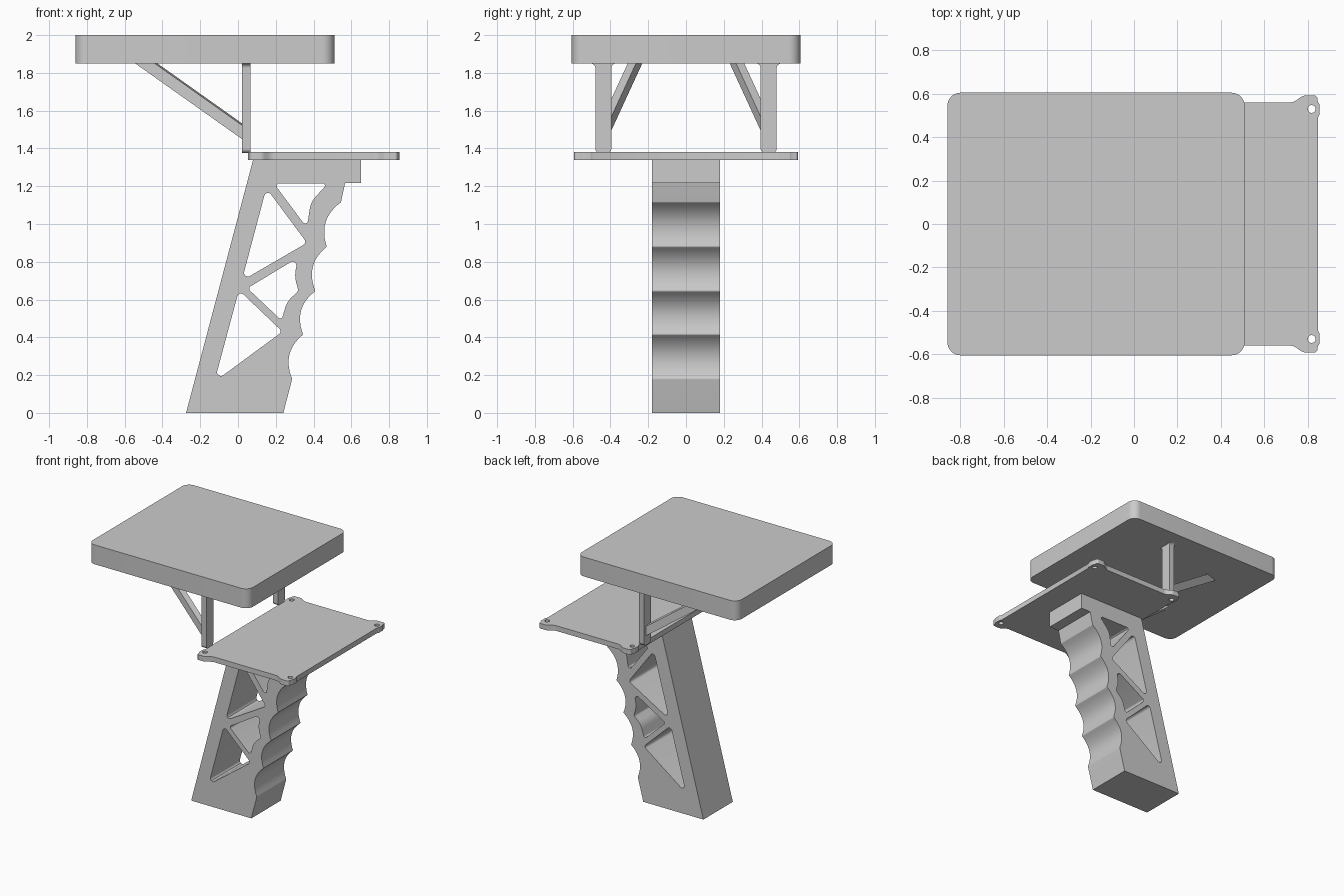
import bpy, bmesh, math
from mathutils import Vector, Matrix

if "Cube" in bpy.data.objects:
    bpy.data.objects.remove(bpy.data.objects["Cube"])

AXES = {
    'z': Matrix.Identity(4),
    'y': Matrix(((1, 0, 0, 0), (0, 0, -1, 0), (0, 1, 0, 0), (0, 0, 0, 1))),
    'x': Matrix(((0, 0, 1, 0), (1, 0, 0, 0), (0, 1, 0, 0), (0, 0, 0, 1))),
}


def rounded(points, radius=0.0, steps=6):
    """Round polygon corners; a point may carry its own radius as third value."""
    out = []
    n = len(points)
    for i, pt in enumerate(points):
        p = Vector(pt[:2])
        r = pt[2] if len(pt) > 2 else radius
        if r <= 0:
            out.append(p)
            continue
        a = (Vector(points[i - 1][:2]) - p).normalized()
        b = (Vector(points[(i + 1) % n][:2]) - p).normalized()
        half = a.angle(b) / 2
        t = r / math.tan(half)
        c = p + (a + b).normalized() * (r / math.sin(half))
        va, vb = p + a * t - c, p + b * t - c
        for k in range(steps + 1):
            f = k / steps
            out.append(c + (va.lerp(vb, f)).normalized() * r)
    return out


def circle(x, y, r, n=20):
    return [(x + r * math.cos(2 * math.pi * k / n),
             y + r * math.sin(2 * math.pi * k / n)) for k in range(n)]


def finish(obj):
    bm = bmesh.new()
    bm.from_mesh(obj.data)
    bmesh.ops.remove_doubles(bm, verts=bm.verts, dist=1e-5)
    bmesh.ops.recalc_face_normals(bm, faces=bm.faces)
    bm.to_mesh(obj.data)
    bm.free()
    bpy.ops.object.select_all(action='DESELECT')
    obj.select_set(True)
    bpy.context.view_layer.objects.active = obj
    bpy.ops.object.shade_smooth_by_angle(angle=math.radians(30))


def prism(name, loops, low, high, axis):
    """Extrude an outline with holes along an axis between low and high."""
    curve = bpy.data.curves.new(name, 'CURVE')
    curve.dimensions = '2D'
    curve.fill_mode = 'BOTH'
    curve.extrude = (high - low) / 2
    for loop in loops:
        s = curve.splines.new('POLY')
        s.points.add(len(loop) - 1)
        for q, p in zip(s.points, loop):
            q.co = (p[0], p[1], 0, 1)
        s.use_cyclic_u = True
    obj = bpy.data.objects.new(name, curve)
    bpy.context.collection.objects.link(obj)
    bpy.ops.object.select_all(action='DESELECT')
    obj.select_set(True)
    bpy.context.view_layer.objects.active = obj
    bpy.ops.object.convert(target='MESH')
    obj = bpy.context.view_layer.objects.active
    mid = (low + high) / 2 * (-1 if axis == 'y' else 1)
    obj.data.transform(AXES[axis] @ Matrix.Translation((0, 0, mid)))
    finish(obj)
    return obj


# Upper slab
prism("top_slab", [rounded([(-0.86, -0.605), (0.51, -0.605), (0.51, 0.605), (-0.86, 0.605)], 0.06, 8)],
      1.85, 2.0, 'z')

# Mounting plate with four drilled ears
ear = [(0.28, 0.56, 0.06), (0.325, 0.592, 0.04), (0.39, 0.592, 0.015), (0.393, 0.565),
       (0.401, 0.55, 0.01), (0.401, 0.505, 0.01), (0.393, 0.49)]
cx = 0.454
outline = []
for sx, sy in ((1, 1), (1, -1), (-1, -1), (-1, 1)):
    corner = [(cx + sx * p[0], sy * p[1], *p[2:]) for p in ear]
    outline += corner if sx * sy > 0 else corner[::-1]
holes = [circle(cx + sx * 0.365, sy * 0.53, 0.018) for sx in (1, -1) for sy in (1, -1)]
prism("mounting_plate", [rounded(outline)] + holes, 1.34, 1.38, 'z')

# Grip outline with four finger scallops
cusps = [(0.287, 0.18), (0.345, 0.415), (0.41, 0.645), (0.47, 0.88), (0.545, 1.115)]
grip = [(-0.275, 0), (0.24, 0)]
for p, q in zip(cusps, cusps[1:]):
    p, q = Vector(p), Vector(q)
    d = q - p
    normal = Vector((-d.y, d.x)).normalized()
    grip.append((p.x, p.y, 0.01))
    for k in range(1, 12):
        t = k / 12
        v = p + d * t + normal * (4 * 0.045 * t * (1 - t))
        grip.append((v.x, v.y))
grip += [(*cusps[-1], 0.01), (0.567, 1.217), (0.65, 1.217), (0.65, 1.34), (0.08, 1.34)]

# Truss windows through the grip
windows = [
    [(0.19, 1.215, 0.015), (0.475, 1.215, 0.012), (0.385, 1.115, 0.12), (0.365, 0.98, 0.015)],
    [(0.15, 1.19, 0.02), (0.365, 0.90, 0.02), (0.02, 0.70, 0.02)],
    [(0.05, 0.66, 0.015), (0.315, 0.82, 0.02), (0.30, 0.72, 0.15), (0.32, 0.645, 0.02),
     (0.26, 0.59, 0.12), (0.23, 0.49, 0.012)],
    [(0.005, 0.65, 0.02), (0.235, 0.43, 0.018), (-0.125, 0.165, 0.02)],
]
prism("grip", [rounded(grip)] + [rounded(w) for w in windows], -0.18, 0.18, 'y')

# Upright posts and diagonal braces on both sides
for side, s in (("front", -1), ("back", 1)):
    y = s * 0.4375
    half = [(0.0425, 1.375, 0.025), (0.0425, 1.85, 0.025), (0.07, 1.85), (0.07, 1.86)]
    profile = [(y + p[0], *p[1:]) for p in half] + [(y - p[0], *p[1:]) for p in half[::-1]]
    prism(side + "_post", [rounded(profile)], 0.022, 0.065, 'x')

    start, end = Vector((0.02, s * 0.435, 1.492)), Vector((-0.485, s * 0.27, 1.85))
    d = (end - start).normalized()
    w = Vector((0, 0, 1)).cross(d).normalized() * 0.0228
    u = d.cross(w).normalized() * 0.0304
    verts = []
    for c in (u + w, u - w, -u - w, -u + w):
        p = start + c
        verts += [p + d * ((0.035 - p.x) / d.x), p + d * ((1.86 - p.z) / d.z)]
    faces = [(0, 2, 4, 6), (1, 7, 5, 3)] + [(i, i + 1, (i + 3) % 8, (i + 2) % 8) for i in (0, 2, 4, 6)]
    mesh = bpy.data.meshes.new(side + "_brace")
    mesh.from_pydata(verts, [], faces)
    brace = bpy.data.objects.new(side + "_brace", mesh)
    bpy.context.collection.objects.link(brace)
    finish(brace)
